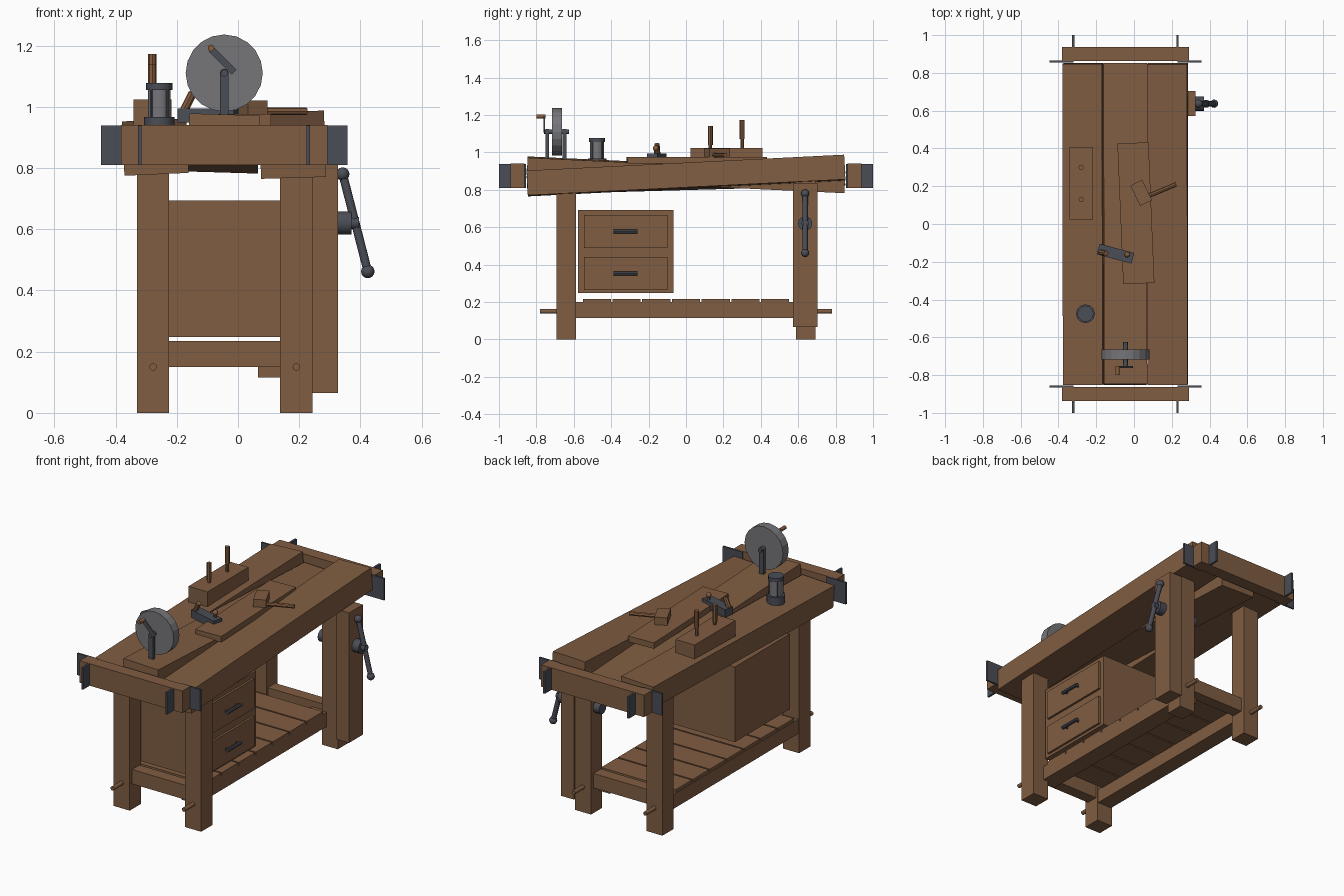
import bpy, math
from mathutils import Vector, Matrix, Euler

if "Cube" in bpy.data.objects:
    bpy.data.objects.remove(bpy.data.objects["Cube"])


def material(name, rgb):
    m = bpy.data.materials.new(name)
    m.diffuse_color = (*rgb, 1)
    m.use_nodes = True
    m.node_tree.nodes["Principled BSDF"].inputs["Base Color"].default_value = m.diffuse_color
    return m


WOOD = material("brown wood", (0.216, 0.109, 0.054))
HANDLE = material("handle wood", (0.24, 0.11, 0.05))
IRON = material("dark iron", (0.07, 0.075, 0.095))
STONE = material("grey stone", (0.18, 0.18, 0.195))


def finish(name, mat):
    o = bpy.context.object
    o.name = name
    o.data.materials.append(mat)
    return o


def box(name, x, y, z, mat=WOOD):
    """Box from three (low, high) ranges."""
    lo, hi = Vector((x[0], y[0], z[0])), Vector((x[1], y[1], z[1]))
    return block(name, (lo + hi) / 2, hi - lo, (0, 0, 0), mat)


def block(name, centre, size, rot=(0, 0, 0), mat=WOOD):
    """Rotated box; the size is baked into the mesh."""
    bpy.ops.mesh.primitive_cube_add(size=1, location=centre, rotation=rot)
    o = finish(name, mat)
    o.data.transform(Matrix.Diagonal((*size, 1)))
    return o


def rod(name, a, b, r, mat=WOOD, sides=12, smooth=True):
    """Cylinder between two points."""
    a, b = Vector(a), Vector(b)
    d = b - a
    bpy.ops.mesh.primitive_cylinder_add(vertices=sides, radius=r, depth=d.length, location=(a + b) / 2,
                                        rotation=d.to_track_quat('Z', 'Y').to_euler())
    o = finish(name, mat)
    if smooth:
        bpy.ops.object.shade_smooth_by_angle(angle=math.radians(40))
    return o


def ball(name, c, r, mat):
    bpy.ops.mesh.primitive_uv_sphere_add(segments=12, ring_count=8, radius=r, location=c)
    bpy.ops.object.shade_smooth()
    return finish(name, mat)


# Legs with the dowels that pin the lower frame
for side, x in (("left", (-0.33, -0.225)), ("right", (0.138, 0.243))):
    for end, s, top in (("front", -1, 0.8), ("back", 1, 0.85)):
        box(f"{end}_{side}_leg", x, sorted((s * 0.587, s * 0.692)), (0, top))
        cx = sum(x) / 2
        rod(f"{end}_{side}_dowel", (cx, s * 0.6, 0.15), (cx, s * 0.78, 0.15), 0.012)

# Lower frame and shelf slats
for end, s in (("front", -1), ("back", 1)):
    box(f"{end}_cross_rail", (-0.26, 0.17), sorted((s * 0.6, s * 0.67)), (0.15, 0.235))
box("left_stringer", (-0.325, -0.23), (-0.62, 0.62), (0.115, 0.2))
box("right_stringer", (0.065, 0.17), (-0.62, 0.62), (0.115, 0.2))
for i in range(7):
    y = -0.477 + i * 0.159
    box("shelf_slat", (-0.32, 0.17), (y - 0.075, y + 0.075), (0.195, 0.217))

# Tilted top planks
block("left_plank", (-0.27, 0, 0.868), (0.21, 1.7, 0.13), (0.028, -0.045, 0))
block("middle_plank", (-0.047, 0, 0.88), (0.229, 1.7, 0.11), (-0.047, 0.03, 0))
block("right_plank", (0.178, 0, 0.876), (0.212, 1.7, 0.132), (0.05, -0.03, 0))

# End beams and the iron corner plates crossing through them
for end, s in (("front", -1), ("back", 1)):
    box(f"{end}_end_beam", (-0.382, 0.292), sorted((s * 0.864, s * 0.938)), (0.81, 0.94))
    for side, x, out in (("left", -0.321, -0.448), ("right", 0.23, 0.358)):
        box(f"{end}_{side}_long_plate", (x - 0.006, x + 0.006), sorted((s * 0.865, s * 1.0)), (0.81, 0.939), IRON)
        box(f"{end}_{side}_cross_plate", sorted((x, out)), sorted((s * 0.855, s * 0.866)), (0.81, 0.939), IRON)

# Drawer cabinet
box("cabinet", (-0.272, 0.165), (-0.578, -0.068), (0.248, 0.693))
for z in (0.352, 0.577):
    box("drawer_front", (0.15, 0.178), (-0.545, -0.098), (z - 0.088, z + 0.088))
    rod("drawer_handle", (0.2, -0.387, z), (0.2, -0.258, z), 0.01, IRON, 8)
    for y in (-0.37, -0.275):
        rod("handle_stem", (0.17, y, z), (0.2, y, z), 0.006, IRON, 8)

# Leg vise: wooden jaw, screw and sliding bar
box("vise_jaw", (0.243, 0.326), (0.573, 0.703), (0.065, 0.835))
rod("vise_collar", (0.32, 0.637, 0.62), (0.37, 0.637, 0.62), 0.038, IRON, 16)
rod("vise_screw", (0.1, 0.637, 0.62), (0.395, 0.637, 0.62), 0.02, IRON, 12)
rod("vise_nut", (0.1, 0.637, 0.62), (0.14, 0.637, 0.62), 0.035, IRON, 12)
rod("vise_bar", (0.342, 0.637, 0.78), (0.424, 0.637, 0.462), 0.014, IRON)
for p in ((0.342, 0.637, 0.78), (0.424, 0.637, 0.462)):
    ball("vise_bar_knob", p, 0.022, IRON)

# Hand-cranked grinding wheel
GX, GZ = -0.045, 1.11
rod("grinding_wheel", (GX, -0.717, GZ), (GX, -0.664, GZ), 0.126, STONE, 20, False)
rod("wheel_axle", (GX, -0.76, GZ), (GX, -0.625, GZ), 0.012, IRON)
for y in (-0.742, -0.65):
    box("wheel_post", (GX - 0.014, GX + 0.014), (y - 0.01, y + 0.01), (0.94, GZ), IRON)
    rod("post_cap", (GX, y - 0.01, GZ), (GX, y + 0.01, GZ), 0.014, IRON)
block("crank_arm", (-0.05, -0.758, 1.15), (0.105, 0.01, 0.022), (0, math.radians(45), 0), IRON)
rod("crank_handle", (-0.088, -0.8, 1.192), (-0.088, -0.752, 1.192), 0.011, HANDLE)

# Lantern
LX, LY = -0.257, -0.475
rod("lantern_base", (LX, LY, 0.915), (LX, LY, 0.967), 0.05, IRON)
rod("lantern_body", (LX, LY, 0.96), (LX, LY, 1.06), 0.037, STONE)
rod("lantern_cap", (LX, LY, 1.055), (LX, LY, 1.077), 0.043, IRON)
for i in range(4):
    a = math.pi / 4 + i * math.pi / 2
    px, py = LX + 0.036 * math.cos(a), LY + 0.036 * math.sin(a)
    rod("lantern_post", (px, py, 0.96), (px, py, 1.06), 0.005, IRON, 6)

# Tool block with two upright chisels
box("tool_block", (-0.342, -0.217), (0.025, 0.408), (0.92, 1.024))
for y, top in ((0.13, 1.14), (0.3, 1.172)):
    rod("chisel_shank", (-0.28, y, 1.0), (-0.28, y, top - 0.04), 0.009, HANDLE, 8)
    rod("chisel_handle", (-0.28, y, top - 0.1), (-0.28, y, top), 0.0135, HANDLE, 8)

# Loose board lying on the top
block("loose_board", (0.01, 0.057, 0.958), (0.165, 0.745, 0.035), (0, 0, math.radians(2.4)))

# Mallet
block("mallet_head", (0.038, 0.165, 0.998), (0.07, 0.12, 0.045), (0, 0, math.radians(26)))
rod("mallet_handle", (0.06, 0.142, 0.985), (0.223, 0.21, 0.985), 0.012, HANDLE, 8)

# Hand plane
block("plane_body", (-0.098, -0.157, 0.972), (0.19, 0.058, 0.046), (0, 0, math.radians(-15)), IRON)
rod("plane_grip", (-0.178, -0.15, 0.985), (-0.148, -0.155, 1.045), 0.014, HANDLE, 8)
rod("plane_stem", (-0.035, -0.162, 0.985), (-0.035, -0.162, 1.02), 0.009, HANDLE, 8)
ball("plane_knob", (-0.035, -0.162, 1.022), 0.015, HANDLE)
